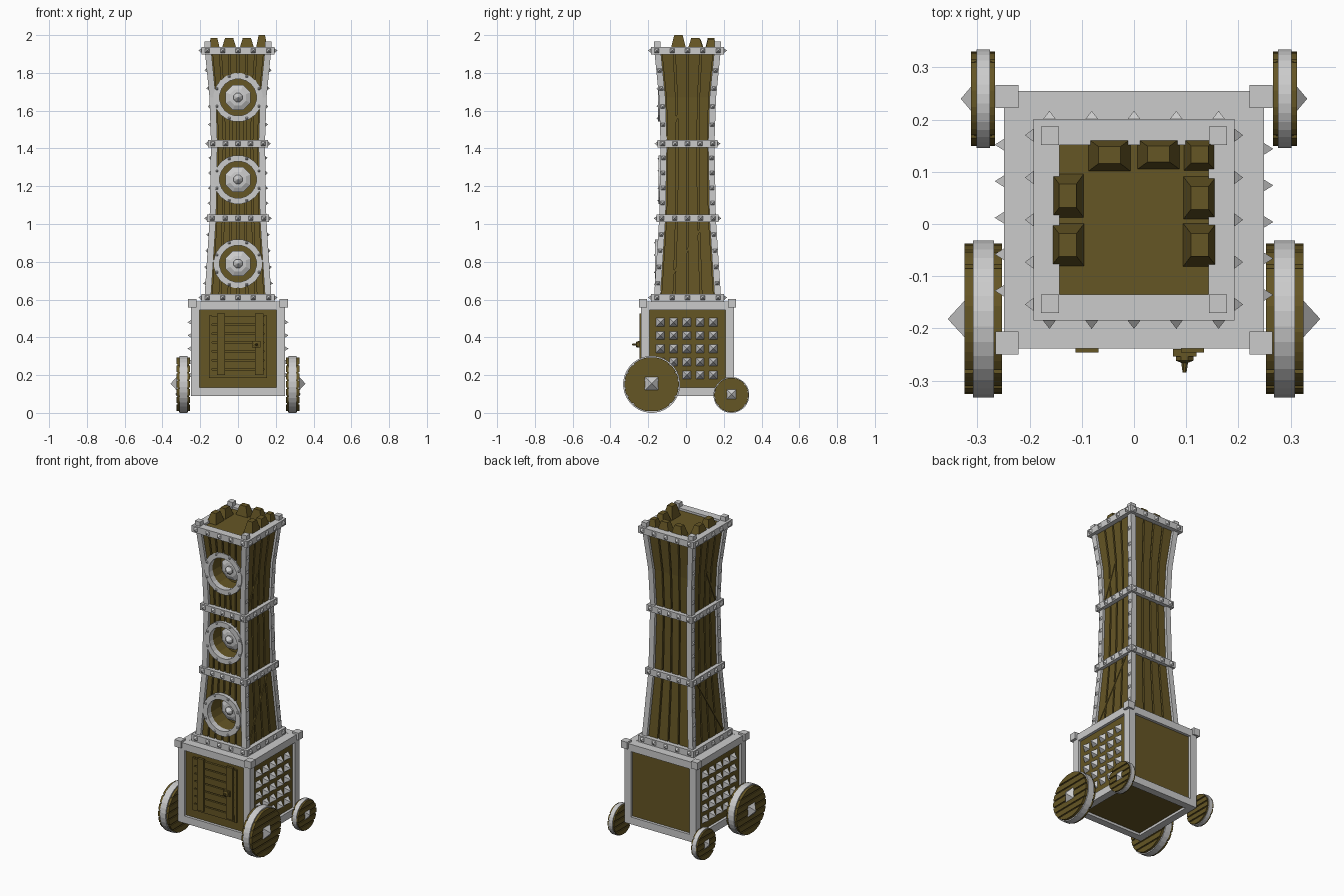
import bpy, bmesh, math, random
from mathutils import Vector

if "Cube" in bpy.data.objects:
    bpy.data.objects.remove(bpy.data.objects["Cube"])

random.seed(4)
C = 0.008                                   # y centre of box and tower
LEVELS = [(0.6, .178), (1.03, .15), (1.43, .143), (1.67, .151), (1.91, .175)]
wood = bpy.data.materials.new("wood")
wood.diffuse_color = (0.13, 0.092, 0.018, 1)
wood.use_nodes = True
wood.node_tree.nodes["Principled BSDF"].inputs["Base Color"].default_value = wood.diffuse_color


def make(name, bm, mat=None):
    bmesh.ops.remove_doubles(bm, verts=bm.verts, dist=1e-5)
    bmesh.ops.recalc_face_normals(bm, faces=bm.faces)
    me = bpy.data.meshes.new(name)
    bm.to_mesh(me)
    bm.free()
    ob = bpy.data.objects.new(name, me)
    bpy.context.collection.objects.link(ob)
    if mat:
        me.materials.append(mat)
    return ob


def prism(bm, low, high):
    """Closed solid between two matching loops."""
    a, b = [bm.verts.new(p) for p in low], [bm.verts.new(p) for p in high]
    n = len(a)
    bm.faces.new(a)
    bm.faces.new(b)
    for i in range(n):
        bm.faces.new((a[i], a[(i + 1) % n], b[(i + 1) % n], b[i]))


def rect(x0, x1, y0, y1, z):
    return [(x0, y0, z), (x1, y0, z), (x1, y1, z), (x0, y1, z)]


def box(bm, x0, x1, y0, y1, z0, z1):
    prism(bm, rect(x0, x1, y0, y1, z0), rect(x0, x1, y0, y1, z1))


def P(k, u, d, z):
    """Point on side k (0 front, 1 right, 2 back, 3 left): u along, d outward."""
    x, y = [(u, -d), (d, u), (-u, d), (-d, -u)][k]
    return Vector((x, y + C, z))


def stud(bm, k, u, d, z, s, h):
    b = [bm.verts.new(P(k, u + i * s, d, z + j * s)) for i, j in ((-1, -1), (1, -1), (1, 1), (-1, 1))]
    t = bm.verts.new(P(k, u, d + h, z))
    bm.faces.new(b)
    for i in range(4):
        bm.faces.new((b[i], b[(i + 1) % 4], t))


def lathe(bm, c, axis, prof, n, closed=False):
    rows = []
    for r, d in prof:
        row = []
        for i in range(n):
            a = 2 * math.pi * (i + .5) / n
            p, q = r * math.cos(a), r * math.sin(a)
            v = (d, p, q) if axis == 'x' else (p, d, q)
            row.append(bm.verts.new(Vector(c) + Vector(v)))
        rows.append(row)
    for j in range(len(rows) if closed else len(rows) - 1):
        a, b = rows[j], rows[(j + 1) % len(rows)]
        for i in range(n):
            bm.faces.new((a[i], a[(i + 1) % n], b[(i + 1) % n], b[i]))


def hw(z):
    for (z0, a), (z1, b) in zip(LEVELS, LEVELS[1:]):
        if z <= z1:
            return a + (b - a) * (z - z0) / (z1 - z0)
    return LEVELS[-1][1]


# Base box: wooden core, metal frame beams, lid and corner blocks
bm = bmesh.new()
box(bm, -.232, .232, C - .23, C + .23, .105, .57)
make("base_panels", bm, wood)
bm = bmesh.new()
for s in (-1, 1):
    for t in (-1, 1):
        x, y = s * .2265, C + t * .2245
        box(bm, x - .0225, x + .0225, y - .0225, y + .0225, .09, .59)
        x, y = s * .243, C + t * .236
        box(bm, x - .022, x + .022, y - .022, y + .022, .558, .602)
    for z in (.09, .545):
        x, y = s * .2265, C + s * .2245
        box(bm, x - .0225, x + .0225, C - .21, C + .21, z, z + .045)
        box(bm, -.21, .21, y - .0225, y + .0225, z, z + .045)
box(bm, -.23, .23, C - .23, C + .23, .565, .589)
make("base_frame", bm)
bm = bmesh.new()
for k in (1, 3):
    for i in range(5):
        for j in range(5):
            stud(bm, k, (i - 2) * .07 - .004, .23, .2 + j * .07, .023, .037)
make("base_side_studs", bm)

# Door: horizontal boards, two straps, latch
bm = bmesh.new()
for i in range(7):
    z, w = .188 + i * .047, .142 + random.uniform(-.006, .006)
    box(bm, -w, w, -.236, -.215, z, z + .04)
for x in (-.09, .112):
    box(bm, x - .022, x + .022, -.246, -.23, .2, .525)
for x in (-.145, .145):
    box(bm, x - .008, x + .008, -.234, -.215, .185, .515)
box(bm, .075, .12, -.254, -.24, .345, .38)
lathe(bm, (.097, 0, .362), 'y', [(0, -.24), (.018, -.24), (.018, -.262), (.007, -.266), (.004, -.285), (0, -.285)], 8)
make("door", bm, wood)


# Wheels: planked disc, metal rim and pyramid hub
def wheel(name, side, y, r, x0, x1, rx0, rx1, tip, hub, planks):
    bm = bmesh.new()
    rw = r * .955
    for i in range(planks):
        g = .004
        z0 = -rw + 2 * rw * i / planks + (g if i else 0)
        z1 = -rw + 2 * rw * (i + 1) / planks - (g if i < planks - 1 else 0)
        a0, a1 = math.asin(max(-.985, z0 / rw)), math.asin(min(.985, z1 / rw))
        arc = [(rw * math.cos(a0 + (a1 - a0) * t / 4), rw * math.sin(a0 + (a1 - a0) * t / 4)) for t in range(5)]
        loop = arc + [(-p, q) for p, q in reversed(arc)]
        prism(bm, [(side * x0, y + p, r + q) for p, q in loop], [(side * x1, y + p, r + q) for p, q in loop])
    m = .006
    lathe(bm, (0, y, r), 'x', [(0, side * (x0 + m)), (rw * .97, side * (x0 + m)),
                               (rw * .97, side * (x1 - m)), (0, side * (x1 - m))], 24)
    make(name + "_wood", bm, wood)
    bm = bmesh.new()
    lathe(bm, (0, y, r), 'x', [(r * .93, side * rx0), (r, side * rx0), (r, side * rx1), (r * .93, side * rx1)], 32, True)
    stud(bm, 1 if side > 0 else 3, side * (y - C), x1 - .002, r + .004, hub, tip - x1 + .002)
    make(name + "_rim_and_hub", bm)


for s, n in ((-1, "left"), (1, "right")):
    wheel("front_wheel_" + n, s, -.182, .151, .253, .325, .268, .309, .357, .037, 7)
    wheel("rear_wheel_" + n, s, .24, .095, .266, .312, .276, .302, .332, .026, 5)

# Tower core
bm = bmesh.new()
rows = []
for z, w in LEVELS:
    w -= .022
    rows.append([bm.verts.new(P(0, i * w, j * w, z)) for i, j in ((-1, -1), (1, -1), (1, 1), (-1, 1))])
for a, b in zip(rows, rows[1:]):
    for i in range(4):
        bm.faces.new((a[i], a[(i + 1) % 4], b[(i + 1) % 4], b[i]))
bm.faces.new(rows[0])
bm.faces.new(rows[-1])
core = make("tower_core", bm, wood)


# Tower planks on each side, section by section
def plank(bm, k, u0, u1, z0, z1, v0, v1, out=0.0):
    low = [P(k, u, hw(z0) - d, z0) for u, d in ((u0, .03), (u1, .03), (u1, .01 - out), (u0, .01 - out))]
    high = [P(k, u, hw(z1) - d, z1) for u, d in ((v0, .03), (v1, .03), (v1, .01 - out), (v0, .01 - out))]
    prism(bm, low, high)


walls = []
for k, name, n in ((0, "front", 6), (1, "right", 4), (2, "back", 4), (3, "left", 4)):
    bm = bmesh.new()
    for (z0, _), (z1, _) in zip(LEVELS, LEVELS[1:]):
        a, b = hw(z0) - .034, hw(z1) - .034
        for i in range(n):
            p, q = -1 + 2 * i / n, -1 + 2 * (i + 1) / n
            plank(bm, k, p * a + .005, q * a - .005, z0, z1, p * b + .005, q * b - .005)
    walls.append(make(name + "_planks", bm, wood))
    if k % 2:                                # diagonal braces on the sides
        bm = bmesh.new()
        f = 1 if k == 1 else -1
        for z0, z1, u, v in ((.64, 1.0, -.135, .085), (1.45, 1.66, -.11, -.01)):
            plank(bm, k, f * u - .007, f * u + .007, z0, z1, f * v - .007, f * v + .007, .004)
        make(name + "_braces", bm, wood)

# Round ports cut into the front
PORTS = (.79, 1.235, 1.67)
bm = bmesh.new()
for z in PORTS:
    lathe(bm, (0, 0, z), 'y', [(0, -.3), (.1, -.3), (.1, -.03), (0, -.03)], 16)
cutter = make("port_cutter", bm)
cutter.hide_render = True
for ob in (core, walls[0]):
    mod = ob.modifiers.new("ports", 'BOOLEAN')
    mod.operation, mod.object, mod.solver = 'DIFFERENCE', cutter, 'EXACT'
    bpy.context.view_layer.objects.active = ob
    bpy.ops.object.modifier_apply(modifier="ports")
bpy.data.objects.remove(cutter)

# Port rings with rivets, and recessed cone bosses
ring, boss = bmesh.new(), bmesh.new()
for z in PORTS:
    f = C - hw(z)
    lathe(ring, (0, f, z), 'y', [(.098, .03), (.13, .03), (.13, -.006), (.098, -.006)], 20, True)
    for i in range(8):
        a = math.pi * (i + .5) / 4
        stud(ring, 0, .12 * math.cos(a), hw(z) + .004, z + .12 * math.sin(a), .008, .009)
    lathe(boss, (0, 0, z), 'y', [(0, -.028), (.072, -.028), (.072, -.065), (.045, -.078), (.025, -.08),
                                 (.025, -.09), (0, -.115)], 8)
make("port_rings", ring)
make("port_bosses", boss)

# Corner posts with side studs
bm = bmesh.new()
for sx in (-1, 1):
    for sy in (-1, 1):
        for (z0, a), (z1, b) in zip(LEVELS, LEVELS[1:]):
            loops = []
            for z, w in ((z0, a), (z1, b)):
                loops.append([P(0, sx * p, sy * q, z) for p, q in
                              ((w - .034, w - .034), (w, w - .034), (w, w), (w - .034, w))])
            prism(bm, *loops)
        x, y = sx * .161, C + sy * .161
        box(bm, x - .0175, x + .0175, y - .0175, y + .0175, 1.9, 1.965)
for k in (1, 3):
    for s in (-1, 1):
        for z0, z1, n in ((.6, 1.03, 4), (1.03, 1.43, 4), (1.43, 1.91, 4)):
            for i in range(n):
                z = z0 + (z1 - z0) * (i + 1) / (n + 1)
                stud(bm, k, s * (hw(z) - .017), hw(z) - .002, z, .012, .014)
make("corner_posts", bm)

# Studded metal bands; the top one is an open frame
bm = bmesh.new()
for z, w in ((.61, .193), (1.03, .163), (1.425, .158), (1.918, .193)):
    for k in range(4):
        loops = [[P(k, u, d, h) for u, d in ((-w, w), (w, w), (w - .05, w - .05), (.05 - w, w - .05))]
                 for h in (z - .02, z + .02)]
        prism(bm, *loops)
        for i in range(5):
            stud(bm, k, (i - 2) * w * .42, w - .001, z, .013, .017)
make("bands", bm)

# Roof platform and tapered battlements on three sides
bm = bmesh.new()
box(bm, -.145, .145, C - .145, C + .145, 1.89, 1.925)
for x, y, s, t, h in ((-.047, .132, .043, .033, 1.985), (.047, .134, .043, .031, 1.985), (.126, .133, .033, .033, 1.98),
                      (-.127, .054, .033, .045, 1.98), (-.127, -.04, .034, .044, 1.985),
                      (.126, .05, .034, .044, 1.985), (.126, -.04, .034, .044, 2.0)):
    p, q = s * .5, t * .5
    prism(bm, rect(x - s, x + s, y - t, y + t, 1.915), rect(x - p, x + p, y - q, y + q, h))
make("battlements", bm, wood)
